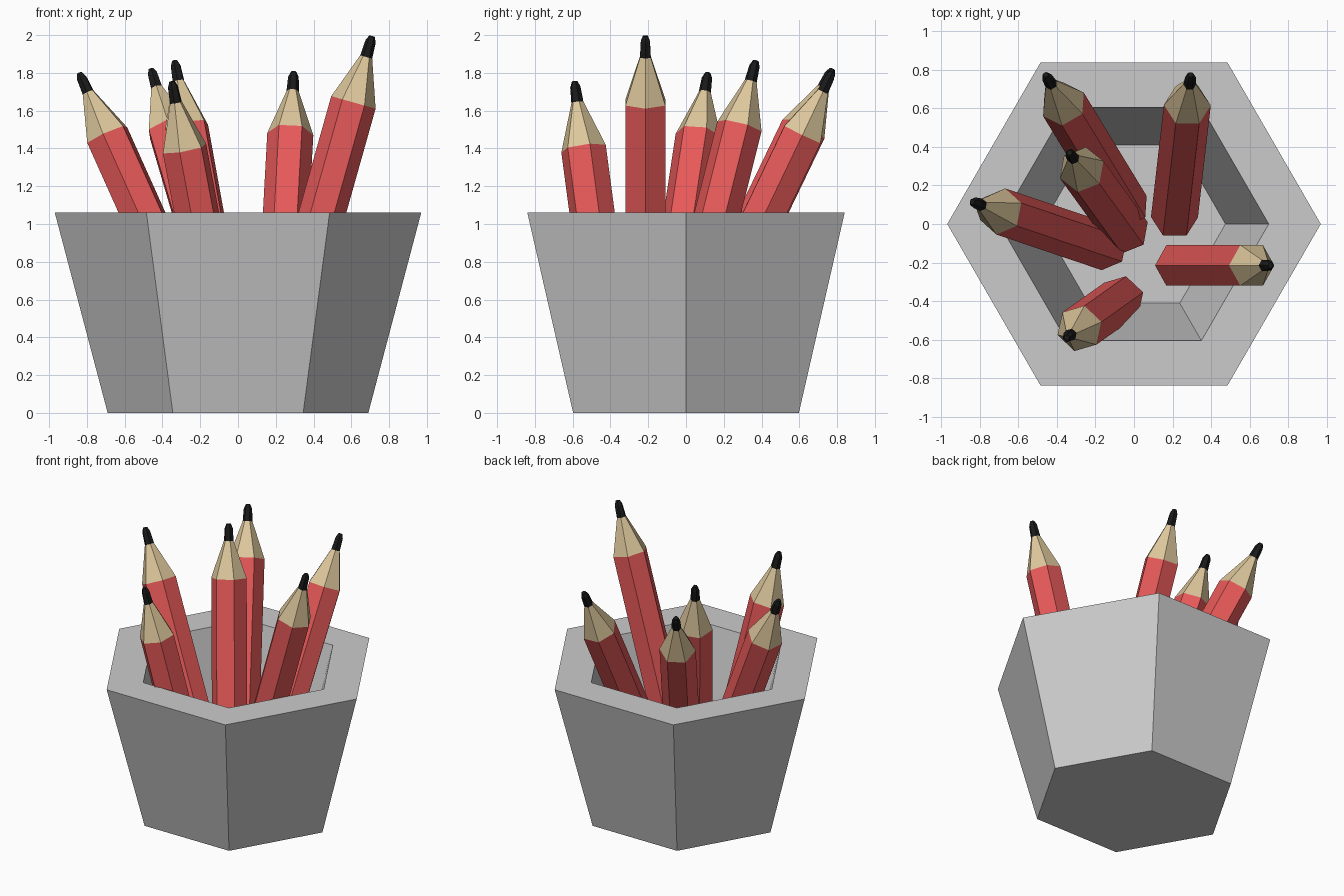
import bpy, bmesh
from math import cos, sin, radians, tau
from mathutils import Vector

if "Cube" in bpy.data.objects:
    bpy.data.objects.remove(bpy.data.objects["Cube"])


def material(name, rgb):
    m = bpy.data.materials.new(name)
    m.diffuse_color = (*rgb, 1)
    m.use_nodes = True
    m.node_tree.nodes["Principled BSDF"].inputs["Base Color"].default_value = m.diffuse_color
    return m


def hex_loft(name, rings, bands=None, mats=()):
    """Skin stacked hexagons (radius, z), capping both ends; bands = material per strip."""
    bm = bmesh.new()
    loops = [[bm.verts.new((r * cos(tau * i / 6), r * sin(tau * i / 6), z)) for i in range(6)]
             for r, z in rings]
    bands = bands or [0] * (len(rings) - 1)
    bm.faces.new(loops[0][::-1]).material_index = bands[0]
    bm.faces.new(loops[-1]).material_index = bands[-1]
    for a, b, k in zip(loops, loops[1:], bands):
        for i in range(6):
            j = (i + 1) % 6
            bm.faces.new((a[i], a[j], b[j], b[i])).material_index = k
    me = bpy.data.meshes.new(name)
    bm.to_mesh(me)
    bm.free()
    for m in mats:
        me.materials.append(m)
    ob = bpy.data.objects.new(name, me)
    bpy.context.collection.objects.link(ob)
    return ob


# Tapered hexagonal cup with hollow inside
hex_loft("cup", [(0.69, 0), (0.97, 1.06), (0.70, 1.06), (0.475, 0.19)])

# Pencils: red body, bare wood cone, black lead
paints = [material("red_paint", (0.8, 0.1, 0.1)),
          material("bare_wood", (0.72, 0.57, 0.33)),
          material("black_lead", (0.01, 0.01, 0.01))]

# name, tip centre, bottom centre, roll in degrees
pencils = [
    ("pencil_left", (-0.84, 0.115, 1.80), (-0.145, -0.12, 0.25), 20),
    ("pencil_back_left", (-0.46, 0.775, 1.82), (-0.04, 0.085, 0.39), 30),
    ("pencil_middle", (-0.335, 0.37, 1.865), (-0.042, -0.035, 0.25), 21),
    ("pencil_back_right", (0.295, 0.775, 1.805), (0.21, 0.035, 0.26), 0),
    ("pencil_right", (0.71, -0.215, 1.995), (0.227, -0.215, 0.28), 0),
    ("pencil_front_left", (-0.35, -0.59, 1.755), (-0.067, -0.389, 0.25), 17),
]
for name, tip, base, roll in pencils:
    axis = Vector(tip) - Vector(base)
    n = axis.length
    ob = hex_loft(name, [(0.122, 0), (0.122, n - 0.365), (0.033, n - 0.115),
                         (0.028, n - 0.03), (0.015, n)], [0, 1, 2, 2], paints)
    tilt = Vector((0, 0, 1)).rotation_difference(axis)
    spin = Vector((cos(radians(roll / 2)), 0, 0, sin(radians(roll / 2))))
    ob.rotation_mode = 'QUATERNION'
    ob.rotation_quaternion = tilt @ type(tilt)(spin)
    ob.location = base
